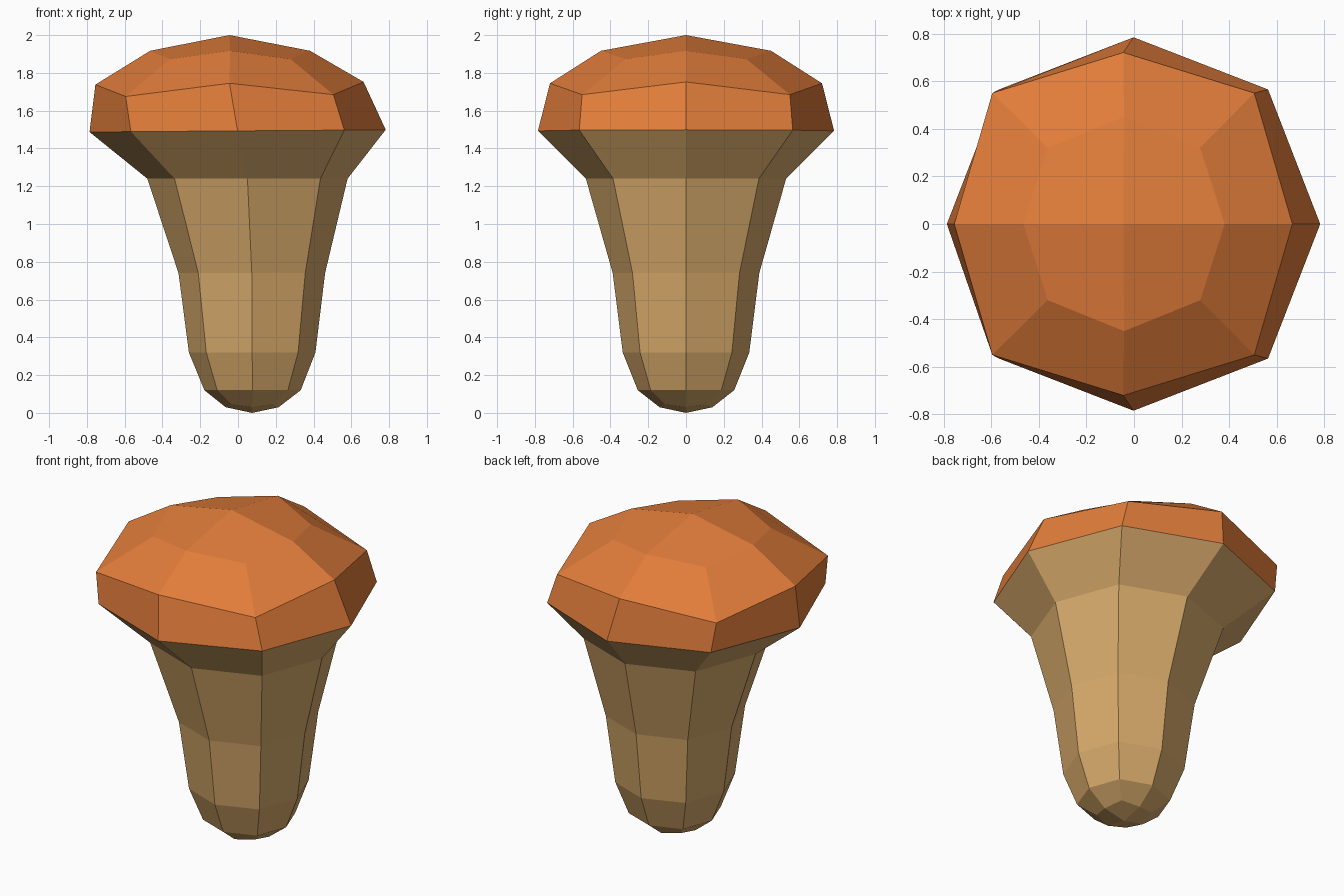
import bpy, bmesh, math

if "Cube" in bpy.data.objects:
    bpy.data.objects.remove(bpy.data.objects["Cube"])


def material(name, rgb):
    m = bpy.data.materials.new(name)
    m.diffuse_color = (*rgb, 1)
    m.use_nodes = True
    m.node_tree.nodes["Principled BSDF"].inputs["Base Color"].default_value = m.diffuse_color
    return m


def ring(bm, cx, rx, ry, d, z, zd, tilt=0.0):
    """Eight points: four on the axes (rx, ry, z), four diagonal (d, zd)."""
    pts = []
    for i in range(8):
        c, s = round(math.cos(i * math.pi / 4), 3), round(math.sin(i * math.pi / 4), 3)
        if i % 2:
            c, s = math.copysign(1, c), math.copysign(1, s)
            pts.append(bm.verts.new((cx + c * d, s * d, zd + tilt * c * 0.7)))
        else:
            pts.append(bm.verts.new((cx + c * rx, s * ry, z + tilt * c)))
    return pts


def loft(name, profile, pole, pole_at_start, mat):
    """Skin the rings and close one end with four quads around a pole."""
    bm = bmesh.new()
    rings = [ring(bm, *p) for p in profile]
    for a, b in zip(rings, rings[1:]):
        for i in range(8):
            j = (i + 1) % 8
            bm.faces.new((a[i], a[j], b[j], b[i]))
    tip = bm.verts.new(pole)
    end = rings[0] if pole_at_start else rings[-1]
    for i in range(0, 8, 2):
        quad = [tip, end[i], end[i + 1], end[(i + 2) % 8]]
        bm.faces.new(quad[::-1] if pole_at_start else quad)
    me = bpy.data.meshes.new(name)
    bm.to_mesh(me)
    bm.free()
    me.materials.append(mat)
    ob = bpy.data.objects.new(name, me)
    bpy.context.collection.objects.link(ob)
    return ob


orange = material("cap orange", (0.76, 0.205, 0.043))
tan = material("stem tan", (0.68, 0.40, 0.145))

# widest ring, shared by the cap and the underside
rim = (-0.002, 0.784, 0.784, 0.565, 1.493, 1.493, 0.006)

# stem with flared underside (cx, rx, ry, diagonal, z, diagonal z)
loft("stem", [
    (0.075, 0.14, 0.14, 0.11, 0.03, 0.045),
    (0.077, 0.255, 0.255, 0.187, 0.12, 0.12),
    (0.075, 0.335, 0.335, 0.243, 0.32, 0.32),
    (0.073, 0.388, 0.388, 0.283, 0.74, 0.74),
    (0.05, 0.53, 0.53, 0.386, 1.24, 1.24),
    rim], (0.075, 0, 0.0), True, tan)

# domed cap
loft("cap", [
    rim,
    (-0.045, 0.71, 0.72, 0.55, 1.745, 1.68, 0.007),
    (-0.042, 0.423, 0.45, 0.32, 1.917, 1.873)],
    (-0.045, 0, 2.0), False, orange)
